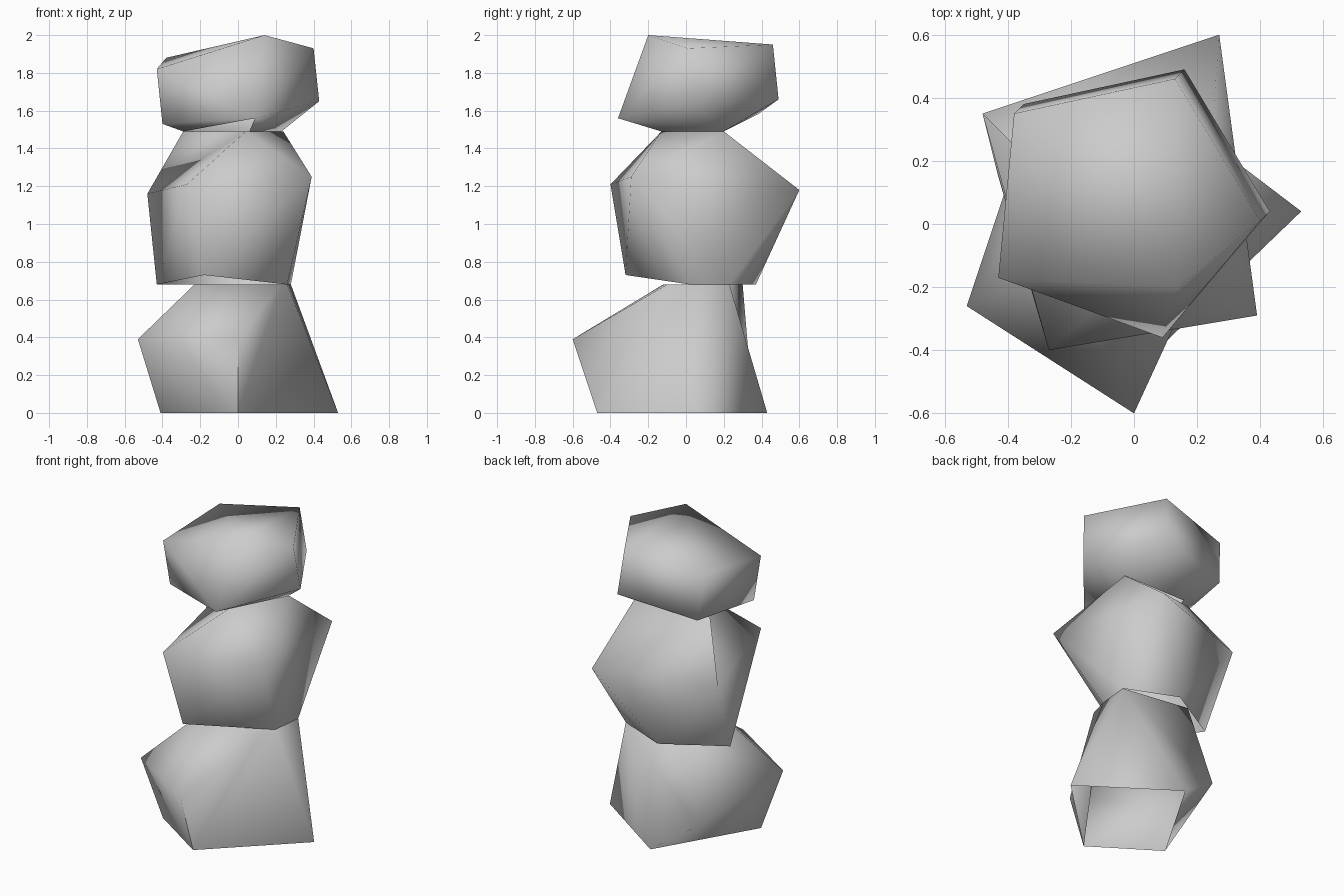
import bpy
import bmesh
import math
from mathutils import Vector

cube = bpy.data.objects.get("Cube")
if cube:
    bpy.data.objects.remove(cube, do_unlink=True)

# One plain grey stone material
stone = bpy.data.materials.new("grey_stone")
stone.use_nodes = True
grey = (0.6, 0.6, 0.6, 1)
stone.diffuse_color = grey
stone.node_tree.nodes["Principled BSDF"].inputs["Base Color"].default_value = grey


def nearest(bm, point):
    """Return the vertex closest to a point."""
    return min(bm.verts, key=lambda v: (v.co - Vector(point)).length)


def make_rock(name, corners, hollows=()):
    """Wrap corners in an open-bottomed skin; each hollow turns a ridge into a valley."""
    bm = bmesh.new()
    for corner in corners:
        bm.verts.new(corner)
    hull = bmesh.ops.convex_hull(bm, input=bm.verts[:])
    inner = [g for g in hull["geom_interior"] if isinstance(g, bmesh.types.BMVert)]
    bmesh.ops.delete(bm, geom=inner, context="VERTS")
    for ridge in hollows:
        edge = bm.edges.get([nearest(bm, p) for p in ridge])
        if edge:
            bmesh.ops.rotate_edges(bm, edges=[edge], use_ccw=False)
    bmesh.ops.recalc_face_normals(bm, faces=bm.faces[:])
    # The resting face is left open
    bm.normal_update()
    resting = [f for f in bm.faces if f.normal.z < -0.95]
    bmesh.ops.delete(bm, geom=resting, context="FACES")
    mesh = bpy.data.meshes.new(name)
    bm.to_mesh(mesh)
    bm.free()
    mesh.materials.append(stone)
    rock = bpy.data.objects.new(name, mesh)
    bpy.context.collection.objects.link(rock)
    bpy.ops.object.select_all(action="DESELECT")
    rock.select_set(True)
    bpy.context.view_layer.objects.active = rock
    bpy.ops.object.shade_smooth_by_angle(angle=math.radians(85))


def level(z, *points):
    """Place a flat outline at one height."""
    return [(x, y, z) for x, y in points]


# Bottom rock: wide foot, overhanging front, hollows on the right flank and back
foot_tip = (0.53, 0.04, 0)
back_foot = (-0.04, 0.43, 0)
front_nose = (0, -0.6, 0.39)
top_front = (0.23, -0.1, 0.68)
top_back = (-0.17, 0.3, 0.68)
bottom_corners = [foot_tip, back_foot, front_nose, top_front, top_back]
bottom_corners += [(-0.53, -0.26, 0.39), (-0.33, 0.34, 0.2)]
bottom_corners += level(0, (0, -0.47), (-0.41, -0.2))
bottom_corners += level(0.68, (0.26, 0.02), (0.28, 0.23), (-0.23, -0.12))
make_rock("bottom_rock", bottom_corners,
          [(foot_tip, front_nose), (foot_tip, top_front), (back_foot, top_back)])

# Middle rock: four-cornered belt, narrower at top and bottom, hollow upper left
belt_front = (-0.27, -0.4, 1.21)
top_side = (-0.29, 0.16, 1.49)
middle_corners = [belt_front, top_side, (0.27, 0.6, 1.18),
                  (-0.48, 0.35, 1.16), (0.39, -0.29, 1.25), (-0.18, -0.32, 0.73)]
middle_corners += level(0.68, (-0.43, 0.15), (-0.05, 0.37), (0.28, 0.23), (0.26, 0.02))
middle_corners += level(1.49, (0.24, 0.2), (0.04, -0.13))
make_rock("middle_rock", middle_corners, [(belt_front, top_side)])

# Top rock: sloping five-sided cap over a wider belt and a small flat underside
cap = [(0.14, -0.2, 2), (0.4, 0.01, 1.93), (0.13, 0.46, 1.95),
       (-0.38, 0.35, 1.88), (-0.43, -0.17, 1.82)]
belt = [(0.43, 0.04, 1.65), (0.16, 0.49, 1.66), (-0.35, 0.38, 1.58),
        (-0.4, -0.14, 1.53), (0.09, -0.36, 1.56)]
underside = level(1.49, (0.23, 0.2), (-0.22, 0.2), (-0.29, -0.05), (0.06, -0.13))
make_rock("top_rock", cap + belt + underside)
